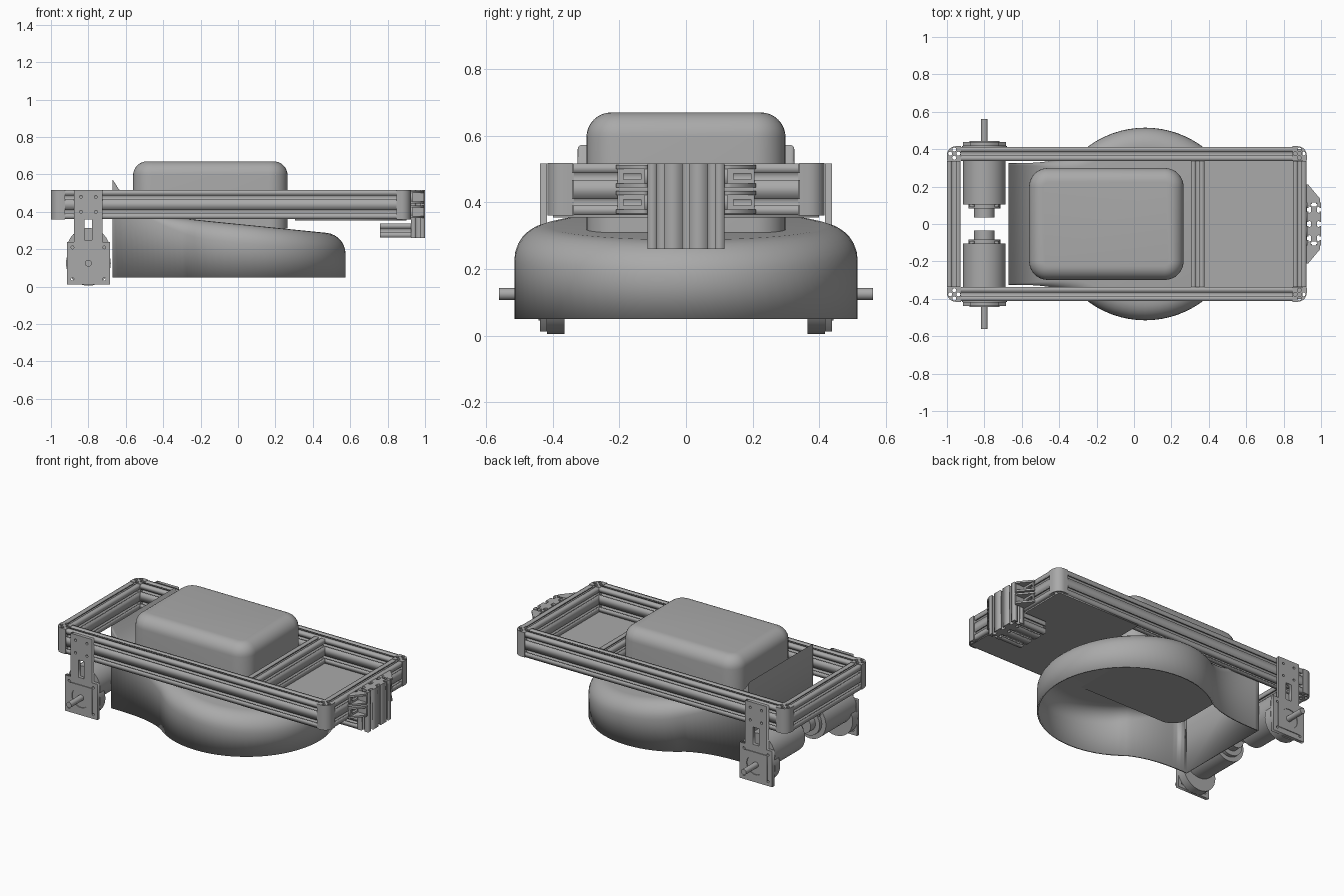
import bpy, bmesh
from math import sin, cos, pi, radians
from mathutils import Vector

cube = bpy.data.objects.get("Cube")
if cube:
    bpy.data.objects.remove(cube, do_unlink=True)

grey = bpy.data.materials.new("plain grey")
grey.use_nodes = True
COLOUR = (0.4, 0.4, 0.4, 1)
grey.diffuse_color = COLOUR
grey.node_tree.nodes["Principled BSDF"].inputs["Base Color"].default_value = COLOUR


def finish(name, bm, smooth=None):
    bmesh.ops.remove_doubles(bm, verts=bm.verts, dist=1e-5)
    bmesh.ops.recalc_face_normals(bm, faces=bm.faces)
    me = bpy.data.meshes.new(name)
    bm.to_mesh(me)
    bm.free()
    me.materials.clear()
    me.materials.append(grey)
    ob = bpy.data.objects.new(name, me)
    bpy.context.collection.objects.link(ob)
    if smooth:
        for p in me.polygons:
            p.use_smooth = True
        me.set_sharp_from_angle(angle=radians(smooth))
    return ob


AXES = {"x": lambda u, v, w: (w, u, v),
        "y": lambda u, v, w: (u, w, v),
        "z": lambda u, v, w: (u, v, w)}


def extrude(name, loops, axis, lo, hi, smooth=None):
    """Solid prism from an outline and optional hole loops."""
    cu = bpy.data.curves.new(name, "CURVE")
    cu.dimensions = "2D"
    cu.fill_mode = "BOTH"
    cu.extrude = abs(hi - lo) / 2
    for loop in loops:
        sp = cu.splines.new("POLY")
        sp.points.add(len(loop) - 1)
        for pt, (u, v) in zip(sp.points, loop):
            pt.co = (u, v, 0, 1)
        sp.use_cyclic_u = True
    tmp = bpy.data.objects.new(name, cu)
    bpy.context.collection.objects.link(tmp)
    me = bpy.data.meshes.new_from_object(tmp)
    bpy.data.objects.remove(tmp)
    bpy.data.curves.remove(cu)
    bm = bmesh.new()
    bm.from_mesh(me)
    bpy.data.meshes.remove(me)
    mid = (lo + hi) / 2
    for v in bm.verts:
        v.co = AXES[axis](v.co.x, v.co.y, v.co.z + mid)
    return finish(name, bm, smooth)


def rect(u0, u1, v0, v1):
    return [(u0, v0), (u1, v0), (u1, v1), (u0, v1)]


def circle(u, v, r, n=16):
    return [(u + r * cos(2 * pi * i / n), v + r * sin(2 * pi * i / n)) for i in range(n)]


# Half of a T-slot: offset along the face, depth into it
SLOT = [(-.010, 0), (-.010, .008), (-.019, .008), (-.012, .022)]
SLOT += [(-a, d) for a, d in reversed(SLOT)]


def slotted(u0, u1, v0, v1, nu, nv):
    """Rectangle with nu slots on its horizontal sides and nv on its vertical ones."""
    corners = [Vector(c) for c in rect(u0, u1, v0, v1)]
    pts = []
    for i, a in enumerate(corners):
        b = corners[(i + 1) % 4]
        d = (b - a).normalized()
        inward = Vector((-d.y, d.x))
        n = nv if i % 2 else nu
        pts.append(tuple(a))
        for k in range(n):
            c = a.lerp(b, (k + .5) / n)
            pts += [tuple(c + d * s + inward * t) for s, t in SLOT]
    return pts


Z0, Z1 = .362, .516

# Frame rails
for side, y in (("front", -.375), ("back", .375)):
    extrude(side + "_rail", [slotted(y - .037, y + .037, Z0, Z1, 1, 2)], "x", -.925, .85)
for part, x in (("rear_end_bar", -.963), ("middle_bar", .34), ("forward_end_bar", .885)):
    extrude(part, [slotted(x - .036, x + .036, Z0, Z1, 1, 2)], "y", -.338, .338)

# Rounded frame corners, with hollow cells around a cross web
for sx, cx in ((-1, -.925), (1, .848)):
    for sy in (-1, 1):
        cy, s = .34 * sy, .076
        arc = [(cx + sx * (s - .05 + .05 * cos(t * pi / 16)), cy + sy * (s - .05 + .05 * sin(t * pi / 16)))
               for t in range(9)]
        outline = [(cx, cy), (cx + sx * s, cy)] + arc + [(cx, cy + sy * s)]
        mx, my = cx + sx * .036, cy + sy * .036
        holes = [circle(mx + dx, my + dy, .011, 8) for dx, dy in ((.022, 0), (-.022, 0), (0, .022), (0, -.022))]
        extrude("frame_corner", [outline] + holes, "z", Z0 - .002, Z1 + .002, 35)

# Floor plate under the forward bay
extrude("floor_plate", [rect(.305, .9, -.4, .4)], "z", .354, .362)

# Forward mount: upright and lying slotted blocks, with corner gussets
extrude("mount_upright", [slotted(.925, 1.0, -.115, .115, 1, 3)], "z", .26, Z1)
extrude("mount_foot", [slotted(-.115, .115, .262, .338, 3, 1)], "x", .76, .925)
for sy in (-1, 1):
    for lo in (.366, .444):
        hi = lo + .068
        tri = [(.922, .115 * sy), (.922, .21 * sy), (.932, .21 * sy), (.995, .135 * sy), (.995, .115 * sy)]
        for a, b in ((lo, lo + .012), (hi - .012, hi)):
            extrude("gusset_web", [tri], "z", a, b)
        ys = sorted((.125 * sy, .205 * sy))
        slot = rect(ys[0] + .018, ys[1] - .01, lo + .025, hi - .025)
        extrude("gusset_plate", [rect(*ys, lo, hi), slot], "x", .922, .934)
        extrude("gusset_leg", [rect(.922, .995, lo, hi)], "y", .115 * sy, .125 * sy)

# Domed cover box
bm = bmesh.new()
bmesh.ops.create_cube(bm, size=1)
for v in bm.verts:
    v.co = (-.148 + v.co.x * .826, v.co.y * .598, .49 + v.co.z * .36)
upright = [e for e in bm.edges if abs(e.verts[0].co.z - e.verts[1].co.z) > .1]
bmesh.ops.bevel(bm, geom=upright, offset=.1, segments=8, profile=.5, affect="EDGES")
rim = [e for e in bm.edges if min(v.co.z for v in e.verts) > .66]
bmesh.ops.bevel(bm, geom=rim, offset=.075, segments=8, profile=.5, affect="EDGES")
finish("cover_box", bm, 40)


# Hood: open-bottomed shell, a round bowl with a straight tail that sweeps up
def top(x):
    return .36 - .1 * (x + .25) + .17 * max(0, (-.25 - x) / .42) ** 4


half = [(-.67 + .4 * i / 14, .325 + .07 * (i / 14) ** 3) for i in range(14)]
half += [(.06 + .515 * cos(radians(a)), .515 * sin(radians(a))) for a in range(130, 0, -5)]
tip = (.575, 0)
outline = half + [tip] + [(x, -y) for x, y in reversed(half)]
count = len(outline)
bm = bmesh.new()
rings = []
for step in range(-1, 8):
    a = max(step, 0) * pi / 14
    ring = []
    for i, (x, y) in enumerate(outline):
        p, q = outline[max(i - 1, 0)], outline[min(i + 1, count - 1)]
        n = Vector((p[1] - q[1], q[0] - p[0])).normalized()
        if x < -.66:
            n = Vector((0, 1 if y > 0 else -1))
        t = min(max((x + .6) / .45, 0), 1)
        r = .012 + .088 * t * t * (3 - 2 * t)
        px, py = x - n.x * r * (1 - cos(a)), y - n.y * r * (1 - cos(a))
        pz = .05 if step < 0 else top(px) - r * (1 - sin(a))
        ring.append(bm.verts.new((px, py, pz)))
    rings.append(ring)
for a, b in zip(rings, rings[1:]):
    for i in range(count):
        j = (i + 1) % count
        bm.faces.new((a[i], a[j], b[j], b[i]))
crown = rings[-1]
for i in range(len(half)):
    quad = (crown[i], crown[i + 1], crown[count - 2 - i], crown[count - 1 - i])
    bm.faces.new(list(dict.fromkeys(quad)))
hood = finish("hood_shell", bm, 35)
wall = hood.modifiers.new("wall", "SOLIDIFY")
wall.thickness = .01
wall.offset = -1

# Drive motors hung from slotted side brackets
MX, MZ, BZ = -.8, .125, .2
for sy, side in ((-1, "front"), (1, "back")):
    def cyl(part, z, r, a, b):
        extrude(f"{side}_{part}", [circle(MX, z, r, 32)], "y", a * sy, b * sy, 35)

    bracket = [(MX + dx, z) for dx, z in ((-.115, .012), (.115, .012), (.115, .24), (.076, .24),
                                          (.076, Z1), (-.076, Z1), (-.076, .24), (-.115, .24))]
    holes = [circle(MX + dx, z, .008, 8) for dx in (-.04, .04) for z in (.4, .48)]
    holes += [circle(MX + dx, MZ + dz, .008, 8) for dx in (-.085, .085) for dz in (-.085, .085)]
    holes.append(rect(MX - .02, MX + .02, .25, .36))
    extrude(side + "_motor_bracket", [bracket] + holes, "y", .417 * sy, .438 * sy)
    extrude(side + "_bearing_block", [rect(MX - .08, MX + .08, MZ - .08, MZ + .08),
                                      circle(MX, MZ, .062, 32)], "y", .436 * sy, .443 * sy)
    cyl("gearbox", MZ, .12, .365, .417)
    cyl("motor_body", BZ, .114, .105, .41)
    cyl("motor_end_cap", BZ, .085, .083, .105)
    cyl("motor_encoder", BZ, .055, .035, .083)
    cyl("drive_shaft", MZ, .018, .4, .562)
    for dx in (-.065, .065):
        extrude(side + "_cap_screw", [circle(MX + dx, BZ + .06, .014, 10)], "y", .09 * sy, .12 * sy)
